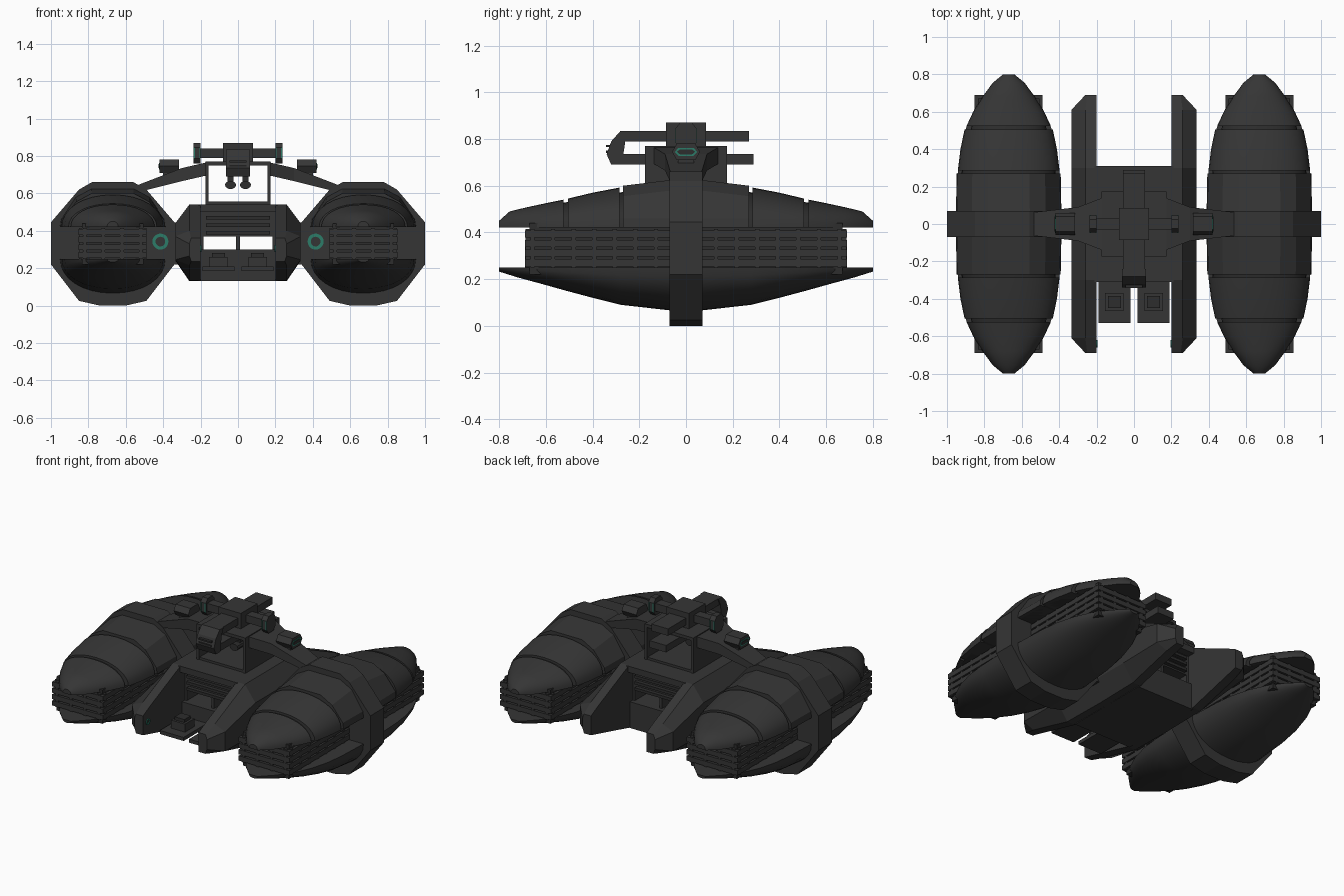
import bpy, bmesh, math

if "Cube" in bpy.data.objects:
    bpy.data.objects.remove(bpy.data.objects["Cube"])


def material(name, colour):
    m = bpy.data.materials.new(name)
    m.use_nodes = True
    m.diffuse_color = (*colour, 1)
    m.node_tree.nodes["Principled BSDF"].inputs["Base Color"].default_value = (*colour, 1)
    return m


HULL = material("charcoal", (0.036, 0.036, 0.036))
DARK = material("dark grey", (0.026, 0.026, 0.026))
TEAL = material("teal", (0.025, 0.2, 0.14))


def finish(name, bm, mat, mirror="", smooth=False):
    bmesh.ops.recalc_face_normals(bm, faces=bm.faces)
    mesh = bpy.data.meshes.new(name)
    bm.to_mesh(mesh)
    bm.free()
    ob = bpy.data.objects.new(name, mesh)
    bpy.context.collection.objects.link(ob)
    mesh.materials.append(mat)
    if mirror:
        mod = ob.modifiers.new("Mirror", "MIRROR")
        mod.use_axis = ("x" in mirror, "y" in mirror, False)
        mod.use_mirror_merge = False
    if smooth:
        bpy.ops.object.select_all(action="DESELECT")
        ob.select_set(True)
        bpy.context.view_layer.objects.active = ob
        bpy.ops.object.shade_smooth_by_angle(angle=math.radians(32))


def loft(name, rings, mat=HULL, mirror="", smooth=False):
    """Skin a row of matching closed rings and cap both ends."""
    bm = bmesh.new()
    rows = [[bm.verts.new(p) for p in ring] for ring in rings]
    n = len(rows[0])
    for a, b in zip(rows, rows[1:]):
        for i in range(n):
            j = (i + 1) % n
            bm.faces.new((a[i], a[j], b[j], b[i]))
    bm.faces.new(rows[0])
    bm.faces.new(rows[-1])
    finish(name, bm, mat, mirror, smooth)


def box(name, x, y, z, mat=HULL, mirror=""):
    loft(name, [[(a, y[0], z[0]), (a, y[1], z[0]), (a, y[1], z[1]), (a, y[0], z[1])]
                for a in x], mat, mirror)


def prism_y(name, profile, y0, y1, mat=HULL, mirror=""):
    loft(name, [[(x, y, z) for x, z in profile] for y in (y0, y1)], mat, mirror)


def prism_x(name, profile, x0, x1, mat=HULL, mirror=""):
    loft(name, [[(x, y, z) for y, z in profile] for x in (x0, x1)], mat, mirror)


POD = 0.67


def arch(y, w, top, base=0.42, power=0.95, n=16):
    """Rounded half section; a top below the base makes a keel."""
    pts = []
    for i in range(n + 1):
        a = math.pi * i / n
        c, s = math.cos(a), math.sin(a)
        pts.append((POD + w * math.copysign(abs(c) ** power, c), y, base + (top - base) * abs(s) ** power))
    return pts


def facet(y, w, top):
    """Angular half section of the middle plates."""
    half = [(w, 0.42), (0.98 * w, 0.46), (0.7 * w, top - 0.045), (0.4 * w, top)]
    return [(POD + x, y, z) for x, z in half] + [(POD - x, y, z) for x, z in reversed(half)]


# Side pods: central band
half = [(0.07, 0.0), (0.18, 0.025), (0.33, 0.22), (0.33, 0.445), (0.18, 0.62), (0.11, 0.66)]
prism_y("pod_band", [(POD + x, z) for x, z in half] + [(POD - x, z) for x, z in reversed(half)],
        -0.07, 0.07, mirror="x")

# Upper armour plates with narrow grooves over an inner core
loft("pod_middle_plate", [facet(0.06, 0.282, 0.625), facet(0.27, 0.278, 0.6)], mirror="xy")
loft("pod_outer_plate", [arch(0.285, 0.272, 0.592), arch(0.4, 0.258, 0.57), arch(0.505, 0.236, 0.545)],
     mirror="xy", smooth=True)
loft("pod_nose", [arch(y, w, t) for y, w, t in
                  ((0.525, 0.225, 0.54), (0.6, 0.19, 0.525), (0.68, 0.14, 0.508),
                   (0.755, 0.085, 0.49), (0.8, 0.03, 0.45))], mirror="xy", smooth=True)
loft("pod_upper_core", [arch(0.05, 0.262, 0.59), arch(0.3, 0.25, 0.57), arch(0.56, 0.19, 0.52)],
     DARK, "xy", True)

# Lower keel of each pod
loft("pod_keel", [arch(y, w, b, 0.25) for y, w, b in
                  ((0.05, 0.282, 0.064), (0.28, 0.272, 0.09), (0.4, 0.258, 0.12), (0.52, 0.226, 0.152),
                   (0.62, 0.18, 0.18), (0.72, 0.11, 0.207), (0.8, 0.03, 0.232))], mirror="xy", smooth=True)

# Straight ribbed gallery between armour and keel
box("gallery_core", (POD - 0.165, POD + 0.165), (0.05, 0.67), (0.22, 0.44), DARK, "xy")
for i in range(4):
    z = 0.255 + i * 0.041
    box("gallery_slat", (POD - 0.182, POD + 0.182), (0.05, 0.69), (z, z + 0.031), HULL, "xy")
for side in (-1, 1):
    x = POD + side * 0.17
    for k in range(7):
        y = 0.12 + k * 0.088
        box("gallery_post", (x - 0.01, x + 0.01), (y, y + 0.018), (0.25, 0.415), HULL, "xy")
for k in range(4):
    x = POD - 0.15 + k * 0.1
    box("gallery_end_post", (x - 0.01, x + 0.01), (0.66, 0.688), (0.25, 0.415), HULL, "xy")


# Glowing rings: flat annular plates facing the front
def ring(name, centre, r0, r1, to_point, n=20):
    bm = bmesh.new()
    rows = []
    for r, d in ((r0, 0), (r1, 0), (r1, 1), (r0, 1)):
        rows.append([bm.verts.new(to_point(centre[0] + r * math.cos(a), centre[1] + r * math.sin(a), d))
                     for a in (math.tau * i / n for i in range(n))])
    for a, b in zip(rows, rows[1:] + rows[:1]):
        for i in range(n):
            j = (i + 1) % n
            bm.faces.new((a[i], a[j], b[j], b[i]))
    finish(name, bm, TEAL, "x")


ring("pod_light_ring", (0.415, 0.342), 0.026, 0.043, lambda u, v, d: (u, -0.069 - 0.009 * d, v))
ring("wall_light_ring", (-0.64, 0.305), 0.012, 0.02, lambda u, v, d: (0.201 - 0.006 * d, u, v), 12)

# Pod links
box("pod_link", (0.3, 0.4), (-0.065, 0.065), (0.22, 0.445), HULL, "x")


# Long side walls whose ends taper from above and below
def wall_ring(y, out, bottom, top):
    low, high = max(0.24, bottom + 0.03), min(0.44, top - 0.03)
    mid = min(0.26, out - 0.01)
    return [(0.2, y, bottom), (mid, y, bottom), (out, y, low), (out, y, high), (mid, y, top), (0.2, y, top)]


loft("side_wall", [wall_ring(0, 0.335, 0.13, 0.54), wall_ring(0.3, 0.335, 0.135, 0.54),
                   wall_ring(0.61, 0.335, 0.215, 0.40), wall_ring(0.69, 0.26, 0.235, 0.36)], mirror="xy")

# Central body: floor, roof, window post and louvres
box("body_floor", (-0.21, 0.21), (-0.29, 0.29), (0.13, 0.3))
box("body_roof", (-0.21, 0.21), (-0.31, 0.31), (0.5, 0.54))
box("body_upper_block", (-0.21, 0.21), (-0.26, 0.26), (0.37, 0.51))
box("window_post", (-0.01, 0.01), (-0.26, 0.26), (0.29, 0.38))
box("window_jamb", (0.185, 0.21), (-0.26, 0.26), (0.29, 0.38), HULL, "x")
for z in (0.38, 0.42, 0.46):
    box("louvre", (-0.17, 0.17), (0.25, 0.285), (z, z + 0.018), DARK, "y")

# Front platforms with consoles
box("platform", (0.02, 0.19), (-0.53, -0.28), (0.185, 0.208), HULL, "x")
box("console", (0.055, 0.155), (-0.465, -0.37), (0.2, 0.26), HULL, "x")
box("console_top", (0.07, 0.14), (-0.45, -0.385), (0.255, 0.28), DARK, "x")

# Open tower frame
box("tower_wall", (0.158, 0.175), (-0.175, 0.175), (0.53, 0.77), HULL, "x")
box("tower_top", (-0.17, 0.17), (-0.175, 0.175), (0.75, 0.77))
box("tower_sill", (-0.17, 0.17), (-0.17, 0.17), (0.535, 0.555))

# Sloping arms out to the pods
loft("arm", [[(x, -w, b), (x, w, b), (x, w, t), (x, -w, t)]
             for x, w, b, t in ((0.17, 0.14, 0.695, 0.765), (0.3, 0.09, 0.665, 0.735), (0.56, 0.06, 0.6, 0.635))],
     mirror="x")
box("arm_pedestal", (0.335, 0.4), (-0.035, 0.035), (0.66, 0.72), HULL, "x")
sensor = [(-0.06, 0.745), (-0.04, 0.71), (0.04, 0.71), (0.06, 0.745), (0.04, 0.78), (-0.04, 0.78)]


def shrink(fy, fz):
    return [(y * fy, 0.745 + (z - 0.745) * fz) for y, z in sensor]


prism_x("arm_sensor", sensor, 0.315, 0.42, mirror="x")
prism_x("sensor_light", shrink(0.8, 0.5), 0.419, 0.422, TEAL, "x")
prism_x("sensor_lens", shrink(0.66, 0.3), 0.42, 0.425, DARK, "x")

# Turret on the tower
box("turret_block", (-0.08, 0.08), (-0.085, 0.085), (0.76, 0.87))
box("turret_upper_beam", (-0.06, 0.06), (-0.27, 0.27), (0.79, 0.835))
box("turret_lower_beam", (-0.06, 0.06), (-0.29, 0.29), (0.69, 0.735))
prism_x("turret_head", [(-0.34, 0.735), (-0.32, 0.79), (-0.28, 0.835), (-0.24, 0.835), (-0.26, 0.79),
                        (-0.275, 0.69), (-0.32, 0.69)], -0.065, 0.065)
for z in (0.74, 0.765):
    box("head_slot", (-0.045, 0.045), (-0.343, -0.32), (z, z + 0.01), DARK)
box("turret_crossbar", (-0.21, 0.21), (-0.03, 0.03), (0.79, 0.84))
disc = [(0.045, 0.785), (0.045, 0.845), (0.025, 0.87), (-0.025, 0.87),
        (-0.045, 0.845), (-0.045, 0.785), (-0.025, 0.76), (0.025, 0.76)]
prism_x("crossbar_cap", disc, 0.2, 0.238, mirror="x")
for x in (0.201, 0.231):
    box("cap_light", (x, x + 0.006), (0.044, 0.048), (0.785, 0.845), TEAL, "xy")

# Hanging knobs under the turret
knob = [(0.04 + 0.03 * math.cos(i * math.tau / 10), 0.645 + 0.022 * math.sin(i * math.tau / 10)) for i in range(10)]
prism_y("turret_knob", knob, -0.1, 0.02, DARK, "x")
box("knob_stem", (0.025, 0.055), (-0.06, -0.02), (0.65, 0.7), DARK, "x")
